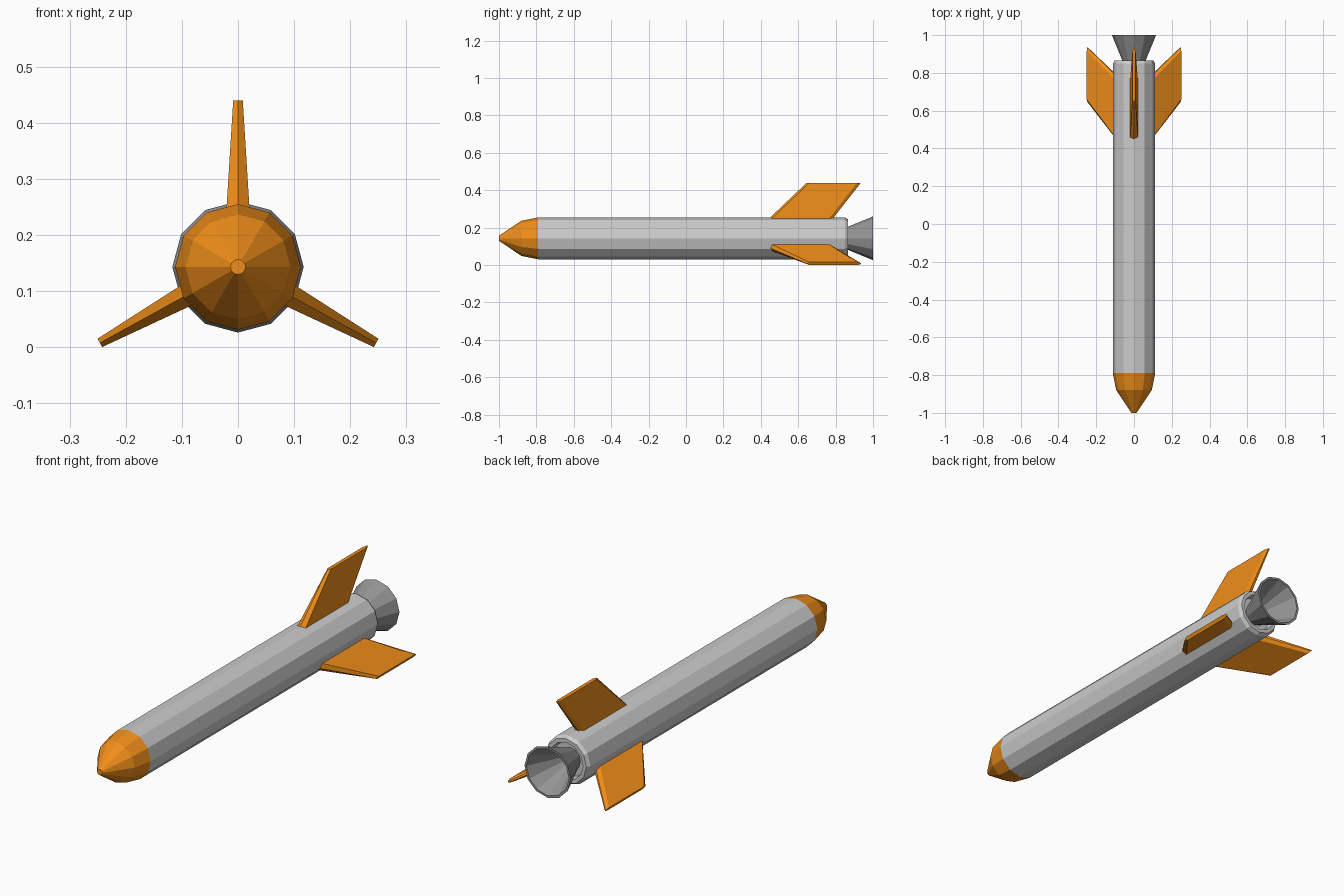
import bpy, bmesh
from math import sin, cos, pi, radians
from mathutils import Matrix

if "Cube" in bpy.data.objects:
    bpy.data.objects.remove(bpy.data.objects["Cube"])

AXIS_Z = 0.143
SIDES = 12


def material(name, color):
    m = bpy.data.materials.new(name)
    m.diffuse_color = color
    m.use_nodes = True
    m.node_tree.nodes["Principled BSDF"].inputs["Base Color"].default_value = m.diffuse_color
    return m


ORANGE = material("orange_paint", (0.87, 0.27, 0.01, 1))
DARK = material("dark_metal", (0.3, 0.3, 0.3, 1))


def finish(name, bm, mat=None):
    bmesh.ops.recalc_face_normals(bm, faces=bm.faces)
    mesh = bpy.data.meshes.new(name)
    bm.to_mesh(mesh)
    bm.free()
    if mat:
        mesh.materials.append(mat)
    obj = bpy.data.objects.new(name, mesh)
    bpy.context.collection.objects.link(obj)
    return obj


def skin(bm, rings):
    """Bridge consecutive vertex rings and cap both ends."""
    rings = [[bm.verts.new(p) for p in ring] for ring in rings]
    n = len(rings[0])
    for a, b in zip(rings, rings[1:]):
        for i in range(n):
            j = (i + 1) % n
            bm.faces.new((a[i], a[j], b[j], b[i]))
    bm.faces.new(rings[0])
    bm.faces.new(rings[-1])


def turned(name, profile, mat=None):
    """Low-poly turned part along y from (y, radius) pairs."""
    bm = bmesh.new()
    skin(bm, [[(r * cos(2 * pi * i / SIDES), y, AXIS_Z + r * sin(2 * pi * i / SIDES))
               for i in range(SIDES)] for y, r in profile])
    return finish(name, bm, mat)


def fin(name, angle, tip):
    """Swept fin with wedge edges, tapering in thickness to the tip."""
    def section(r, front, back, t):
        return [(0, front, r), (t, front + 0.015, r), (t, back - 0.02, r),
                (t * 0.35, back, r), (-t * 0.35, back, r),
                (-t, back - 0.02, r), (-t, front + 0.015, r)]
    bm = bmesh.new()
    skin(bm, [section(0.08, 0.417, 0.765, 0.022),
              section(tip, 0.645, 0.935, 0.0085)])
    bmesh.ops.transform(bm, verts=bm.verts, matrix=Matrix.Translation((0, 0, AXIS_Z))
                        @ Matrix.Rotation(radians(angle), 4, 'Y'))
    return finish(name, bm, ORANGE)


# Body tube with chamfered, recessed tail
turned("body", [(-0.79, 0.112), (0.85, 0.112), (0.866, 0.102),
                (0.866, 0.085), (0.835, 0.08)])

# Nose cone
turned("nose_cone", [(-1.0, 0.0135), (-0.88, 0.094), (-0.79, 0.112)], ORANGE)

# Hollow engine bell
turned("engine_nozzle", [(0.82, 0.045), (0.866, 0.062), (1.0, 0.117),
                         (1.0, 0.107), (0.866, 0.045), (0.84, 0.03)], DARK)

# Three fins
fin("top_fin", 0, 0.297)
fin("right_fin", 118.8, 0.281)
fin("left_fin", -118.8, 0.281)
